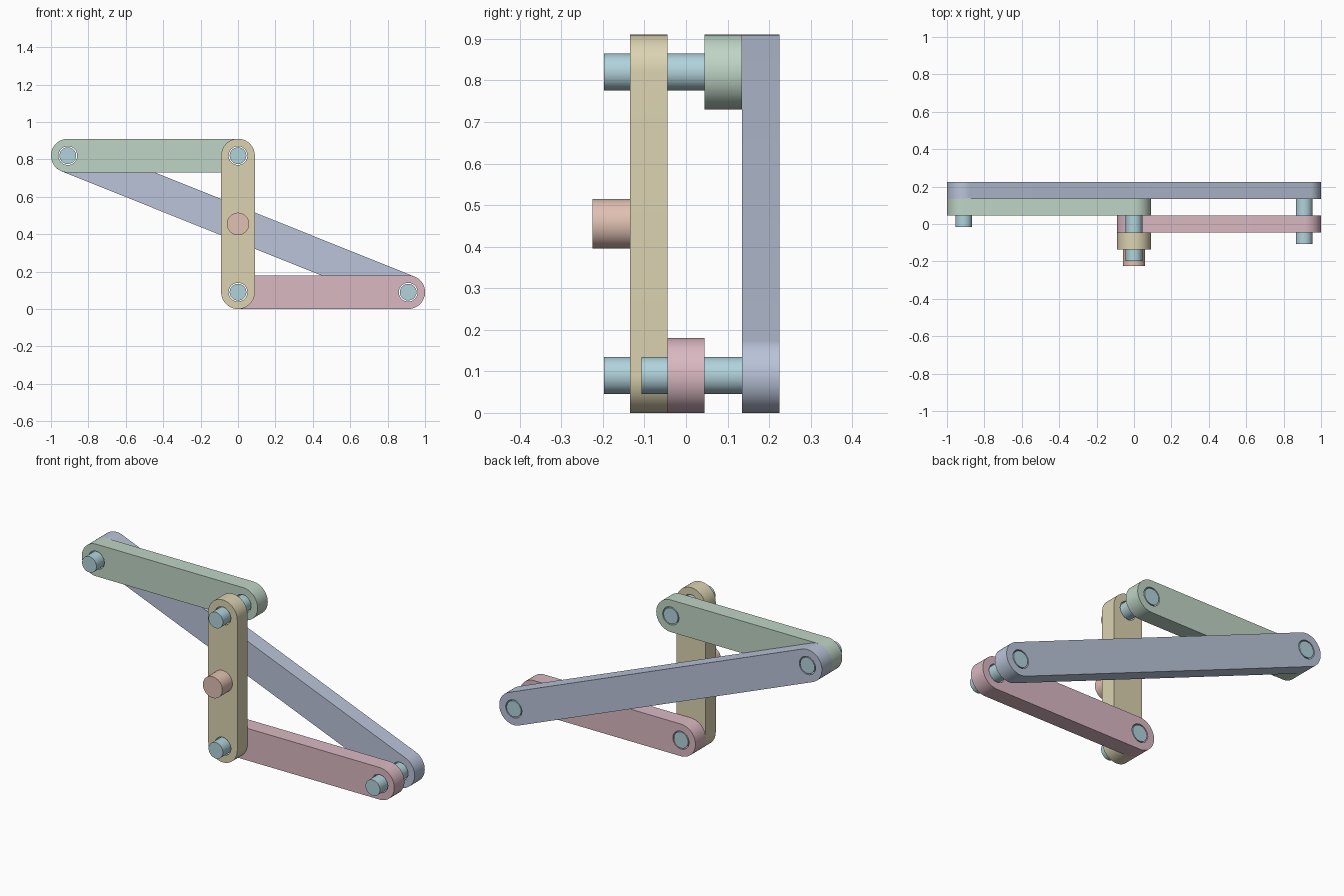
import bpy, bmesh, math
from mathutils import Vector

if "Cube" in bpy.data.objects:
    bpy.data.objects.remove(bpy.data.objects["Cube"])

T = 0.09          # bar thickness, one layer
R = 0.09          # bar end radius
PIN_R, HOLE_R = 0.0445, 0.05
LOW, HIGH = 0.09, 0.82
A, B = (0, LOW), (0.91, LOW)
C, D = (-0.91, HIGH), (0, HIGH)


def colour(obj, name, rgb):
    mat = bpy.data.materials.get(name) or bpy.data.materials.new(name)
    mat.diffuse_color = (*rgb, 1)
    mat.use_nodes = True
    mat.node_tree.nodes["Principled BSDF"].inputs["Base Color"].default_value = mat.diffuse_color
    obj.data.materials.append(mat)


def smooth(obj):
    bpy.ops.object.select_all(action='DESELECT')
    obj.select_set(True)
    bpy.context.view_layer.objects.active = obj
    bpy.ops.object.shade_smooth_by_angle(angle=math.radians(30))


def arc(c, r, start, sweep, n):
    return [(c[0] + r * math.cos(start + sweep * i / n),
             c[1] + r * math.sin(start + sweep * i / n)) for i in range(n + 1)]


def bar(name, p, q, layer, rgb):
    """Round-ended link from p to q with a pin hole at each end."""
    d = Vector(q) - Vector(p)
    a = math.atan2(d.y, d.x)
    outline = (arc(q, R, a - math.pi / 2, math.pi, 32)
               + arc(p, R, a + math.pi / 2, math.pi, 32))
    holes = [arc(c, HOLE_R, 0, 2 * math.pi, 48)[:-1] for c in (p, q)]
    cu = bpy.data.curves.new(name, 'CURVE')
    cu.dimensions, cu.fill_mode, cu.extrude = '2D', 'BOTH', T / 2
    for pts in [outline] + holes:
        s = cu.splines.new('POLY')
        s.points.add(len(pts) - 1)
        for sp, (x, z) in zip(s.points, pts):
            sp.co = (x, z, 0, 1)
        s.use_cyclic_u = True
    obj = bpy.data.objects.new(name, cu)
    bpy.context.collection.objects.link(obj)
    obj.rotation_euler.x = math.pi / 2
    obj.location.y = layer * T
    bpy.ops.object.select_all(action='DESELECT')
    obj.select_set(True)
    bpy.context.view_layer.objects.active = obj
    bpy.ops.object.convert(target='MESH')
    obj = bpy.context.object
    bm = bmesh.new()
    bm.from_mesh(obj.data)
    bmesh.ops.remove_doubles(bm, verts=bm.verts, dist=1e-5)
    bmesh.ops.recalc_face_normals(bm, faces=bm.faces)
    bm.to_mesh(obj.data)
    bm.free()
    obj.data.materials.clear()
    colour(obj, name + "_paint", rgb)
    smooth(obj)


def rod(name, c, r, y0, y1, mat, rgb):
    """Cylinder along y."""
    bpy.ops.mesh.primitive_cylinder_add(
        vertices=48, radius=r, depth=y1 - y0,
        location=(c[0], (y0 + y1) / 2, c[1]), rotation=(math.pi / 2, 0, 0))
    obj = bpy.context.object
    obj.name = name
    colour(obj, mat, rgb)
    smooth(obj)


# four links, stacked front to back
bar("crank_link", A, D, -1, (0.71, 0.65, 0.44))
bar("lower_link", A, B, 0, (0.70, 0.48, 0.54))
bar("upper_link", C, D, 1, (0.52, 0.66, 0.56))
bar("coupler_link", C, B, 2, (0.49, 0.55, 0.69))

# pivot pins: stick out in front, flush at the back
TEAL = (0.44, 0.65, 0.71)
for name, c, front, back in (("lower_crank_pin", A, -1, 0),
                             ("upper_crank_pin", D, -1, 1),
                             ("lower_outer_pin", B, 0, 2),
                             ("upper_outer_pin", C, 1, 2)):
    rod(name, c, PIN_R, (front - 0.5) * T - 0.062, (back + 0.5) * T,
        "pin_paint", TEAL)

# drive stub in the middle of the crank
rod("drive_stub", (0, (LOW + HIGH) / 2), 0.06, -2.5 * T, -1.5 * T,
    "stub_paint", (0.75, 0.53, 0.45))
